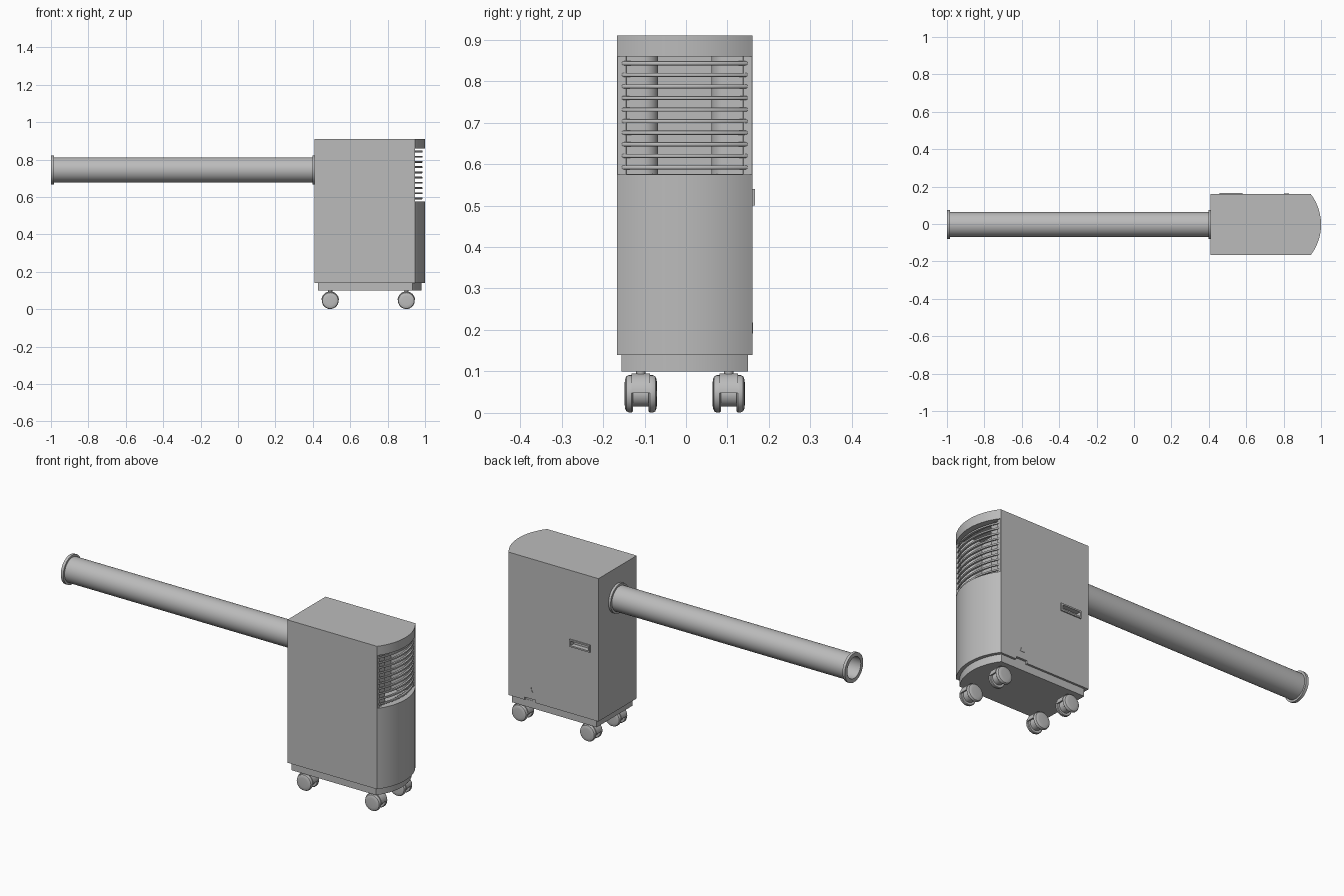
import bpy, bmesh, math
from mathutils import Matrix

if "Cube" in bpy.data.objects:
    bpy.data.objects.remove(bpy.data.objects["Cube"])

CY = -0.003          # centre line of the cabinet
BACK, EDGE = 0.41, 0.945

grey = bpy.data.materials.new("light_grey")
grey.diffuse_color = (0.5, 0.5, 0.5, 1)
grey.use_nodes = True
grey.node_tree.nodes["Principled BSDF"].inputs["Base Color"].default_value = grey.diffuse_color


def finish(name, bm, smooth=True):
    bmesh.ops.recalc_face_normals(bm, faces=bm.faces)
    me = bpy.data.meshes.new(name)
    bm.to_mesh(me)
    bm.free()
    me.materials.append(grey)
    ob = bpy.data.objects.new(name, me)
    bpy.context.collection.objects.link(ob)
    if smooth:
        shade(ob)
    return ob


def activate(ob):
    bpy.ops.object.select_all(action='DESELECT')
    ob.select_set(True)
    bpy.context.view_layer.objects.active = ob


def shade(ob):
    activate(ob)
    bpy.ops.object.shade_smooth_by_angle(angle=math.radians(32))


def prism(name, pts, z0, z1, smooth=True):
    """Extrude an xy outline from z0 to z1."""
    bm = bmesh.new()
    f = bm.faces.new([bm.verts.new((x, y + CY, z0)) for x, y in pts])
    r = bmesh.ops.extrude_face_region(bm, geom=[f])
    vs = [v for v in r['geom'] if isinstance(v, bmesh.types.BMVert)]
    bmesh.ops.translate(bm, verts=vs, vec=(0, 0, z1 - z0))
    return finish(name, bm, smooth)


def box(name, x0, x1, y0, y1, z0, z1):
    return prism(name, [(x0, y0 - CY), (x1, y0 - CY), (x1, y1 - CY), (x0, y1 - CY)], z0, z1, False)


def arc(edge, half, rise, n=24):
    """Bowed line from -half to +half, bulging towards +x."""
    r = (half * half + rise * rise) / (2 * rise)
    a = math.asin(half / r)
    return [(edge + rise - r + r * math.cos(t), r * math.sin(t))
            for t in (-a + 2 * a * i / n for i in range(n + 1))]


def lathe(name, profile, origin, axis, n=48, closed=False):
    """Revolve (along, radius) points around the x, y or z axis."""
    bm = bmesh.new()
    rings = []
    for d, r in profile:
        ring = []
        for i in range(n):
            t = 2 * math.pi * i / n
            c, s = r * math.cos(t), r * math.sin(t)
            co = {'x': (d, c, s), 'y': (s, d, c), 'z': (c, s, d)}[axis]
            ring.append(bm.verts.new([o + k for o, k in zip(origin, co)]))
        rings.append(ring)
    pairs = list(zip(rings, rings[1:])) + ([(rings[-1], rings[0])] if closed else [])
    for a, b in pairs:
        for i in range(n):
            j = (i + 1) % n
            bm.faces.new((a[i], a[j], b[j], b[i]))
    if not closed:
        bm.faces.new(rings[0])
        bm.faces.new(rings[-1])
    return finish(name, bm)


def cut(ob, *cutters):
    for c in cutters:
        m = ob.modifiers.new("cut", 'BOOLEAN')
        m.operation, m.solver, m.object = 'DIFFERENCE', 'EXACT', c
        activate(ob)
        bpy.ops.object.modifier_apply(modifier=m.name)
        bpy.data.objects.remove(c)


# Cabinet with bowed front
W = 0.163
cabinet = prism("cabinet", [(BACK, -W)] + arc(EDGE, W, 0.055) + [(BACK, W)], 0.14, 0.91, False)

# Air outlet recess with a deeper throat between rounded cheeks
cheek = [(EDGE + 0.01, 0.145), (EDGE - 0.005, 0.14)]
cheek += [(0.905 + 0.035 * math.cos(t), 0.1 - 0.036 * math.sin(t))
          for t in (math.pi / 2 * i / 8 for i in range(9))]
cheek += [(0.87, 0.064)]
throat = [(x, -y) for x, y in cheek] + cheek[::-1]
cut(cabinet,
    box("recess_cutter", EDGE + 0.001, 1.1, -0.3, 0.3, 0.575, 0.86),
    prism("throat_cutter", throat, 0.576, 0.859, False),
    box("handle_cutter", 0.466, 0.572, 0.14, 0.2, 0.508, 0.532),
    box("notch_cutter", 0.785, 0.85, 0.148, 0.2, 0.13, 0.154))
shade(cabinet)

# Bowed slats
for i in range(10):
    outer = arc(EDGE - 0.002, 0.157, 0.043)
    inner = arc(EDGE - 0.002, 0.145, 0.03)
    slat = prism("slat", outer + inner[::-1], 0.587 + i * 0.0279, 0.597 + i * 0.0279, False)
    b = slat.modifiers.new("round", 'BEVEL')
    b.width, b.segments, b.limit_method, b.angle_limit = 0.0035, 2, 'ANGLE', math.radians(40)
    activate(slat)
    bpy.ops.object.modifier_apply(modifier=b.name)
    shade(slat)

# Plinth
prism("plinth", [(0.428, -0.152)] + arc(0.932, 0.152, 0.05) + [(0.428, 0.152)], 0.10, 0.14)

# Side grip: raised frame around the pocket
frame = box("grip_frame", 0.458, 0.58, 0.155, 0.166, 0.50, 0.54)
cut(frame, box("grip_cutter", 0.466, 0.572, 0.1, 0.2, 0.508, 0.532))

# Small drain marker above the notch
bm = bmesh.new()
marker = [(-0.014, 0), (0.014, 0), (0.007, 0.012), (0.004, 0.026), (-0.004, 0.026), (-0.007, 0.012)]
f = bm.faces.new([bm.verts.new((0.815 + x, 0.159, 0.192 + z)) for x, z in marker])
r = bmesh.ops.extrude_face_region(bm, geom=[f])
bmesh.ops.translate(bm, vec=(0, 0.003, 0),
                    verts=[v for v in r['geom'] if isinstance(v, bmesh.types.BMVert)])
finish("drain_marker", bm, False)

# Exhaust hose, open at the far end, with a flange at each end
R, F, I = 0.067, 0.078, 0.057
lathe("exhaust_hose",
      [(-1, I), (-1, F), (-0.985, F), (-0.985, R), (0.397, R), (0.397, F), (0.411, F), (0.411, I)],
      (0, CY, 0.745), 'x', 64, closed=True)

# Twin wheel casters
dome = [(0, 0.036), (0, 0.042), (0.003, 0.045), (0.010, 0.045), (0.016, 0.042), (0.019, 0.035), (0.020, 0.025)]
for x in (0.493, 0.90):
    for y in (CY - 0.106, CY + 0.106):
        for s in (-1, 1):
            lathe("caster_wheel", [(s * (0.019 + d), r) for d, r in dome], (x, y, 0.046), 'y', 32)
        lathe("caster_hub", [(-0.02, 0.031), (0.02, 0.031)], (x, y, 0.046), 'y', 32)
        lathe("caster_stem", [(0.07, 0.011), (0.102, 0.011)], (x, y, 0), 'z', 24)
        # Half-round hood over the wheels
        bm = bmesh.new()
        n = 20
        ring = [(x + r * math.cos(t), 0.048 + r * math.sin(t))
                for r, ts in ((0.047, range(n + 1)), (0.04, range(n, -1, -1)))
                for t in (math.pi * k / n for k in ts)]
        ends = [[bm.verts.new((px, y + w, pz)) for px, pz in ring] for w in (-0.022, 0.022)]
        m = len(ring)
        for k in range(m):
            j = (k + 1) % m
            bm.faces.new((ends[0][k], ends[0][j], ends[1][j], ends[1][k]))
        for e in ends:
            for k in range(n):
                bm.faces.new((e[k], e[k + 1], e[m - 2 - k], e[m - 1 - k]))
        finish("caster_hood", bm)
